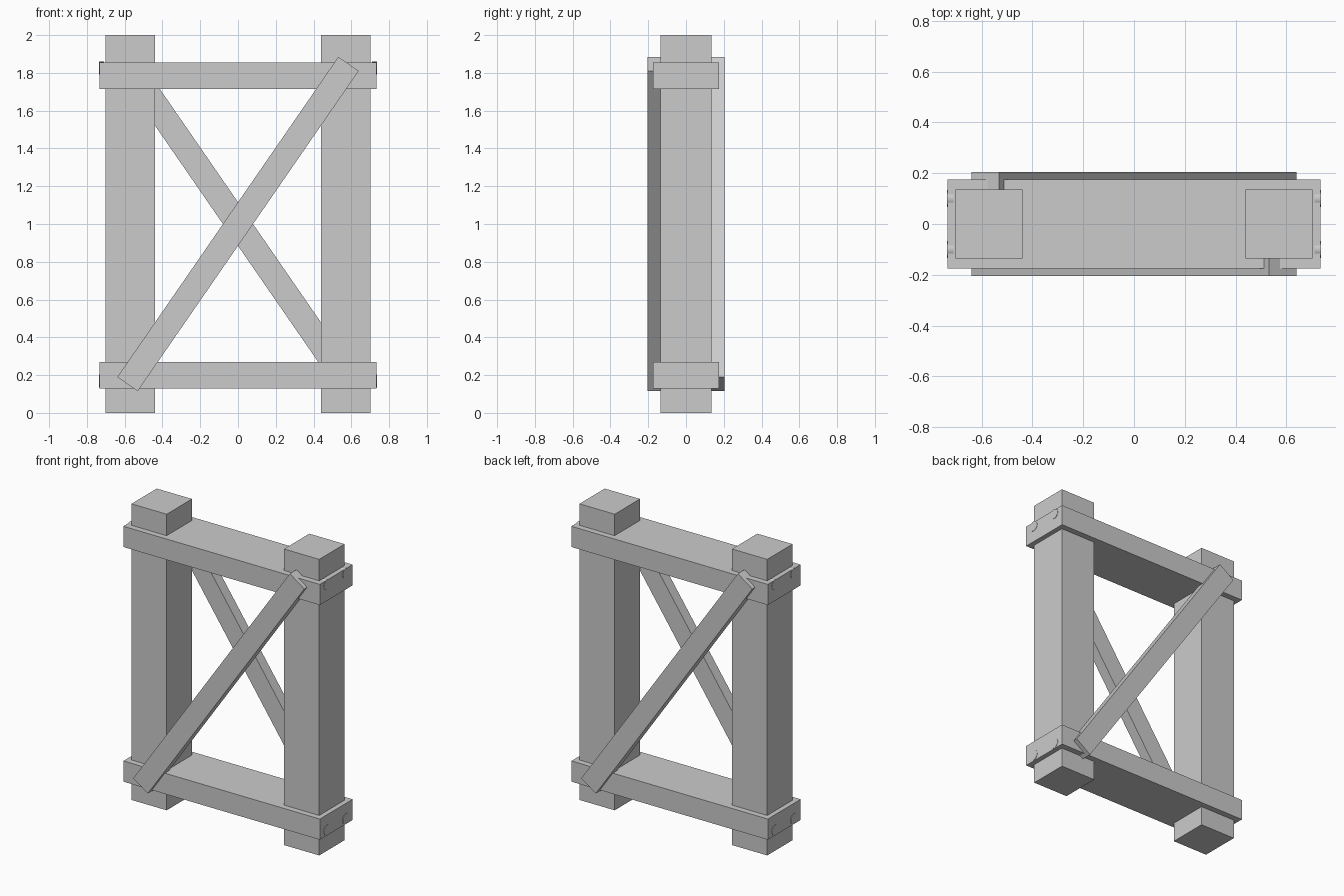
import bpy
import math

cube = bpy.data.objects.get("Cube")
if cube:
    bpy.data.objects.remove(cube, do_unlink=True)

# One plain grey for the whole frame
grey = bpy.data.materials.new("plain_grey")
grey.use_nodes = True
colour = (0.6, 0.6, 0.6, 1)
grey.diffuse_color = colour
grey.node_tree.nodes["Principled BSDF"].inputs["Base Color"].default_value = colour


def finish(name):
    obj = bpy.context.object
    obj.name = name
    obj.data.materials.append(grey)
    return obj


def beam(name, centre, size, tilt=0):
    bpy.ops.mesh.primitive_cube_add(size=1, location=centre, rotation=(0, tilt, 0))
    obj = finish(name)
    obj.scale = size
    return obj


def peg(name, centre):
    bpy.ops.mesh.primitive_cylinder_add(vertices=16, radius=0.034, depth=0.027,
                                        location=centre, rotation=(0, math.pi / 2, 0))
    finish(name)
    bpy.ops.object.shade_smooth_by_angle(angle=math.radians(40))


sides = (("left", 1), ("right", -1))

# Upright posts
for side, s in sides:
    beam(f"{side}_post", (s * 0.57, 0, 1), (0.263, 0.27, 2))

# Horizontal rails, each with two pegs in either end
for level, z, peg_z in (("lower", 0.2, 0.168), ("upper", 1.785, 1.825)):
    beam(f"{level}_rail", (0, 0, z), (1.468, 0.35, 0.14))
    for side, s in sides:
        for place, y in (("front", -0.1), ("back", 0.1)):
            peg(f"{level}_{side}_{place}_peg", (s * 0.723, y, peg_z))

# Crossing diagonal braces, one on each face
slope = math.atan2(1.695, 1.17)
for place, s in (("front", -1), ("back", 1)):
    beam(f"{place}_brace", (0, s * 0.169, 1), (2.06, 0.072, 0.131), s * slope)
